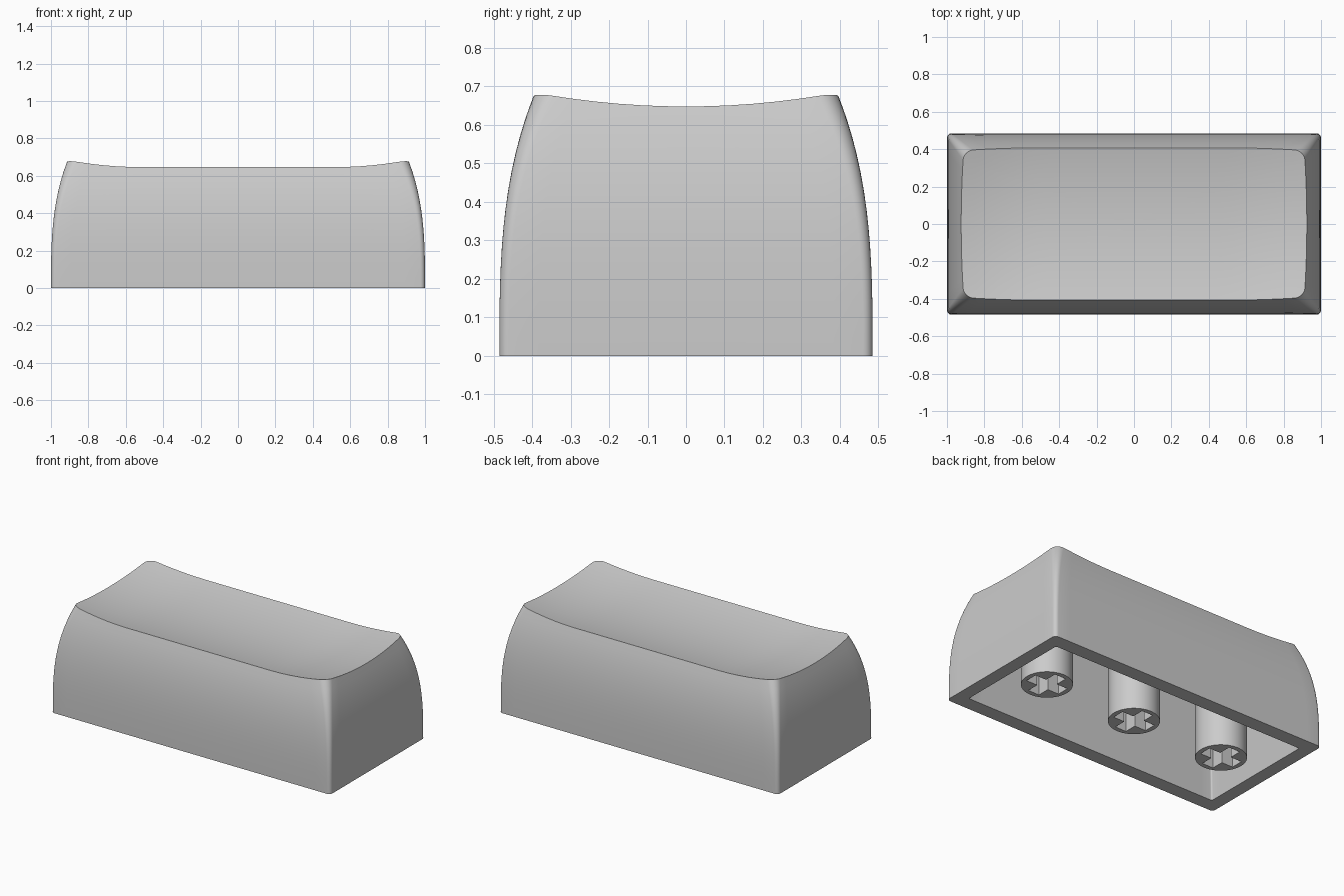
import bpy
import bmesh
import math

cube = bpy.data.objects.get("Cube")
if cube:
    bpy.data.objects.remove(cube, do_unlink=True)

grey = bpy.data.materials.new("light grey plastic")
grey.use_nodes = True
grey.diffuse_color = (0.6, 0.6, 0.6, 1)
grey.node_tree.nodes["Principled BSDF"].inputs["Base Color"].default_value = (0.6, 0.6, 0.6, 1)

HALF_X, HALF_Y, HEIGHT = 1.0, 0.485, 0.685
CEILING = 0.54
ARC, LONG, SHORT = 6, 24, 12


def outline_template():
    """Rounded rectangle as (side x, side y, arc x, arc y) per point."""
    pts = []
    corners = [(1, 1), (-1, 1), (-1, -1), (1, -1)]
    for k, (sx, sy) in enumerate(corners):
        for a in range(ARC + 1):
            ang = math.pi / 2 * (k + a / ARC)
            pts.append((sx, sy, math.cos(ang), math.sin(ang)))
        nx, ny = corners[(k + 1) % 4]
        steps = LONG if k % 2 == 0 else SHORT
        ang = math.pi / 2 * (k + 1)
        for s in range(1, steps):
            f = s / steps
            pts.append((sx + (nx - sx) * f, sy + (ny - sy) * f,
                        math.cos(ang), math.sin(ang)))
    return pts


def place(p, hx, hy, r):
    return p[0] * (hx - r) + p[2] * r, p[1] * (hy - r) + p[3] * r


def outer(p, z):
    """Point on the bowed outer wall at height z."""
    bow = (z / HEIGHT) ** 3
    return place(p, HALF_X - 0.09 * bow, HALF_Y - 0.093 * bow, 0.025 + 0.03 * bow)


def dish(x, y):
    """Stretched spherical hollow of the top."""
    return 0.605 + (max(0, abs(x) - 0.51) ** 2 + y * y) / 4


def rim_height(p):
    z = 0.65
    for _ in range(12):
        z = dish(*outer(p, z))
    return z


def finish(ob):
    ob.data.materials.clear()
    ob.data.materials.append(grey)
    bpy.ops.object.select_all(action='DESELECT')
    ob.select_set(True)
    bpy.context.view_layer.objects.active = ob
    bpy.ops.object.shade_smooth_by_angle(angle=math.radians(35))


# Shell: one loft from the inner ceiling, down the cavity, up the walls, over the dish
template = outline_template()
tops = [rim_height(p) for p in template]
rings = [[(*place(p, 0.84, 0.315, 0.01), CEILING) for p in template],
         [(*place(p, 0.915, 0.392, 0.01), 0) for p in template]]
WALL, DISH = 14, 14
for k in range(WALL + 1):
    rings.append([(*outer(p, t * k / WALL), t * k / WALL) for p, t in zip(template, tops)])
rim = rings[-1]
for k in range(1, DISH):
    f = 1 - k / DISH
    rings.append([(x * f, y * f, dish(x * f, y * f)) for x, y, _ in rim])

bm = bmesh.new()
loops = [[bm.verts.new(c) for c in ring] for ring in rings]
n = len(template)
for low, high in zip(loops, loops[1:]):
    for i in range(n):
        j = (i + 1) % n
        bm.faces.new((low[i], low[j], high[j], high[i]))
bm.faces.new(loops[0])
centre = bm.verts.new((0, 0, dish(0, 0)))
for i in range(n):
    bm.faces.new((loops[-1][i], loops[-1][(i + 1) % n], centre))
bmesh.ops.recalc_face_normals(bm, faces=bm.faces)
mesh = bpy.data.meshes.new("cap_shell")
bm.to_mesh(mesh)
bm.free()
shell = bpy.data.objects.new("cap_shell", mesh)
bpy.context.collection.objects.link(shell)
finish(shell)


# Stems: round posts with a cross-shaped socket
def add_stem(name, x):
    bottom, top, depth = 0.015, CEILING + 0.02, 0.25
    bpy.ops.mesh.primitive_cylinder_add(vertices=48, radius=0.15, depth=top - bottom,
                                        location=(x, 0, (top + bottom) / 2))
    stem = bpy.context.object
    stem.name = name
    for size in ((0.24, 0.08), (0.08, 0.24)):
        bpy.ops.mesh.primitive_cube_add(size=1, location=(x, 0, bottom))
        cutter = bpy.context.object
        cutter.scale = (*size, depth * 2)
        cutter.hide_render = True
        mod = stem.modifiers.new("socket", 'BOOLEAN')
        mod.operation = 'DIFFERENCE'
        mod.solver = 'EXACT'
        mod.object = cutter
        bpy.context.view_layer.objects.active = stem
        bpy.ops.object.modifier_apply(modifier=mod.name)
        bpy.data.objects.remove(cutter, do_unlink=True)
    finish(stem)


for label, x in (("right_stem", -0.655), ("middle_stem", 0), ("left_stem", 0.655)):
    add_stem(label, x)
